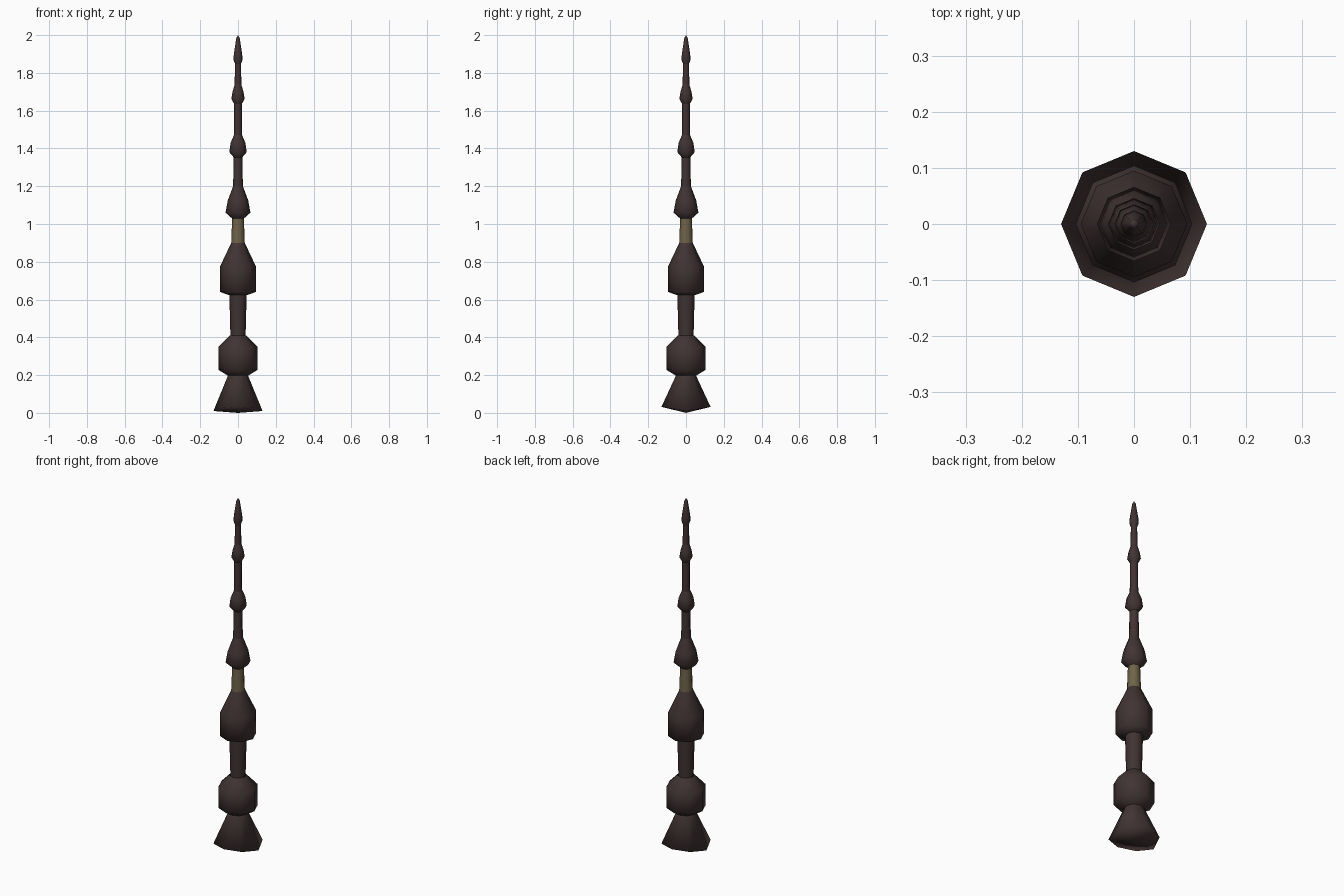
import bpy, bmesh, math

cube = bpy.data.objects.get("Cube")
if cube:
    bpy.data.objects.remove(cube, do_unlink=True)

SIDES = 8


def material(name, rgb):
    mat = bpy.data.materials.new(name)
    mat.use_nodes = True
    mat.diffuse_color = (*rgb, 1)
    bsdf = mat.node_tree.nodes["Principled BSDF"]
    bsdf.inputs["Base Color"].default_value = (*rgb, 1)
    bsdf.inputs["Roughness"].default_value = 0.8
    return mat


dark = material("dark brown", (0.052, 0.033, 0.033))
brass = material("dull brass", (0.16, 0.125, 0.065))


def turned(name, profile, mat, rim_lift=0):
    """Eight-sided turned part from (radius, height) points, bottom to top."""
    bm = bmesh.new()
    rings = []
    for i, (r, z) in enumerate(profile):
        if r == 0:
            rings.append([bm.verts.new((0, 0, z))])
            continue
        ring = []
        for k in range(SIDES):
            a = math.tau * k / SIDES
            lift = rim_lift * abs(math.sin(a)) if i == 1 else 0
            ring.append(bm.verts.new((r * math.cos(a), r * math.sin(a), z + lift)))
        rings.append(ring)
    for low, high in zip(rings, rings[1:]):
        for k in range(SIDES):
            n = (k + 1) % SIDES
            if len(low) == 1:
                bm.faces.new((low[0], high[n], high[k]))
            elif len(high) == 1:
                bm.faces.new((low[k], low[n], high[0]))
            else:
                bm.faces.new((low[k], low[n], high[n], high[k]))
    mesh = bpy.data.meshes.new(name)
    bm.to_mesh(mesh)
    bm.free()
    mesh.materials.append(mat)
    for poly in mesh.polygons:
        poly.use_smooth = True
    obj = bpy.data.objects.new(name, mesh)
    bpy.context.collection.objects.link(obj)
    return obj


# Flared foot with a slightly uneven rim
turned("flared_foot", [(0, 0), (0.13, 0.01), (0.052, 0.2)], dark, rim_lift=0.022)

# Swollen collars
turned("lower_collar", [(0.05, 0.195), (0.104, 0.228), (0.104, 0.348), (0.044, 0.41)], dark)
turned("middle_collar", [(0.042, 0.622), (0.095, 0.64), (0.095, 0.775), (0.036, 0.9)], dark)
turned("upper_collar", [(0.03, 1.028), (0.066, 1.06), (0.054, 1.125), (0.026, 1.2)], dark)
turned("small_collar", [(0.022, 1.352), (0.046, 1.38), (0.039, 1.43), (0.022, 1.47)], dark)
turned("top_collar", [(0.02, 1.635), (0.035, 1.662), (0.029, 1.7), (0.018, 1.738)], dark)

# Slim shafts between the collars
turned("lower_shaft", [(0.04, 0.4), (0.046, 0.635)], dark)
turned("brass_grip", [(0.036, 0.895), (0.031, 1.035)], brass)
turned("upper_shaft", [(0.026, 1.19), (0.023, 1.36)], dark)
turned("small_shaft", [(0.022, 1.46), (0.02, 1.645)], dark)
turned("top_shaft", [(0.018, 1.73), (0.016, 1.855)], dark)

# Pointed finial
turned("finial", [(0.015, 1.845), (0.024, 1.87), (0.022, 1.9), (0.009, 1.985), (0, 2.0)], dark)
